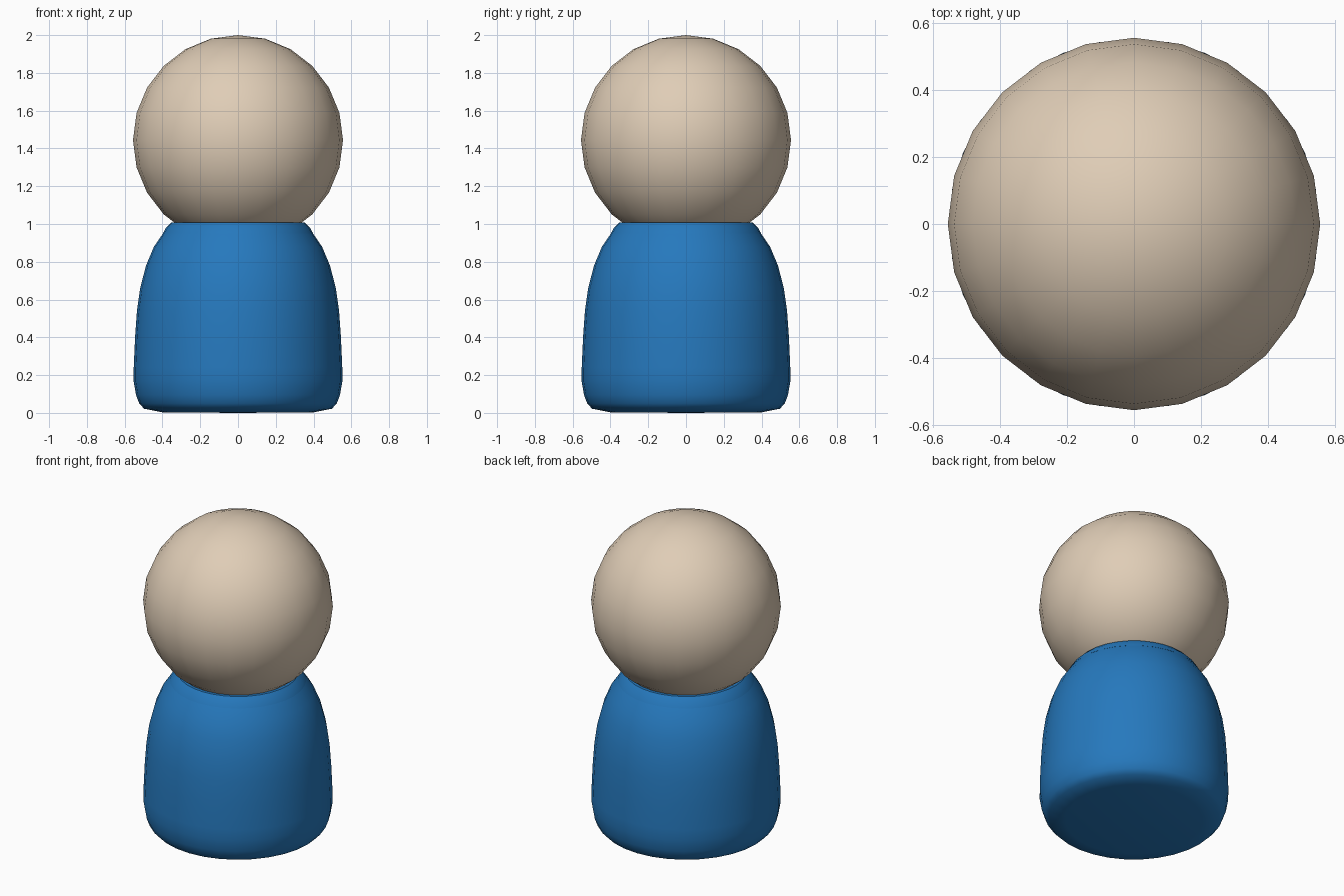
import bpy
import bmesh
from math import radians
from mathutils import Vector

cube = bpy.data.objects.get("Cube")
if cube:
    bpy.data.objects.remove(cube, do_unlink=True)


def material(name, rgb):
    mat = bpy.data.materials.new(name)
    mat.use_nodes = True
    mat.diffuse_color = (*rgb, 1)
    mat.node_tree.nodes["Principled BSDF"].inputs["Base Color"].default_value = (*rgb, 1)
    return mat


def smooth(obj, angle):
    bpy.ops.object.select_all(action="DESELECT")
    obj.select_set(True)
    bpy.context.view_layer.objects.active = obj
    bpy.ops.object.shade_smooth_by_angle(angle=radians(angle))


def lathe(name, profile, mat, angle, steps=32):
    """Spin a (radius, height) profile around the z axis."""
    bm = bmesh.new()
    verts = [bm.verts.new((r, 0, z)) for r, z in profile]
    edges = [bm.edges.new(pair) for pair in zip(verts, verts[1:])]
    bmesh.ops.spin(bm, geom=verts + edges, cent=Vector(), axis=(0, 0, 1),
                   angle=radians(360), steps=steps)
    bmesh.ops.remove_doubles(bm, verts=bm.verts, dist=0.0005)
    bmesh.ops.recalc_face_normals(bm, faces=bm.faces)
    mesh = bpy.data.meshes.new(name)
    bm.to_mesh(mesh)
    bm.free()
    mesh.materials.append(mat)
    obj = bpy.data.objects.new(name, mesh)
    bpy.context.collection.objects.link(obj)
    smooth(obj, angle)
    return obj


wood = material("pale wood", (0.74, 0.61, 0.47))
blue = material("blue paint", (0.019, 0.19, 0.51))

# Bell-shaped body with a rounded foot
lathe("body", [(0, 0), (0.40, 0.003), (0.497, 0.022), (0.523, 0.05),
               (0.54, 0.095), (0.553, 0.17), (0.552, 0.24), (0.545, 0.4),
               (0.535, 0.54), (0.518, 0.66), (0.487, 0.78), (0.445, 0.88),
               (0.397, 0.95), (0, 0.95)], blue, 45)

# Sloping collar that holds the head
lathe("collar", [(0.30, 0.948), (0.398, 0.95), (0.38, 0.982),
                 (0.355, 1.007), (0.30, 1.007), (0.30, 0.948)], blue, 40)

# Round head
bpy.ops.mesh.primitive_uv_sphere_add(segments=24, ring_count=12, radius=0.556,
                                     location=(0, 0, 1.444))
head = bpy.context.object
head.name = "head"
head.data.materials.append(wood)
smooth(head, 40)
